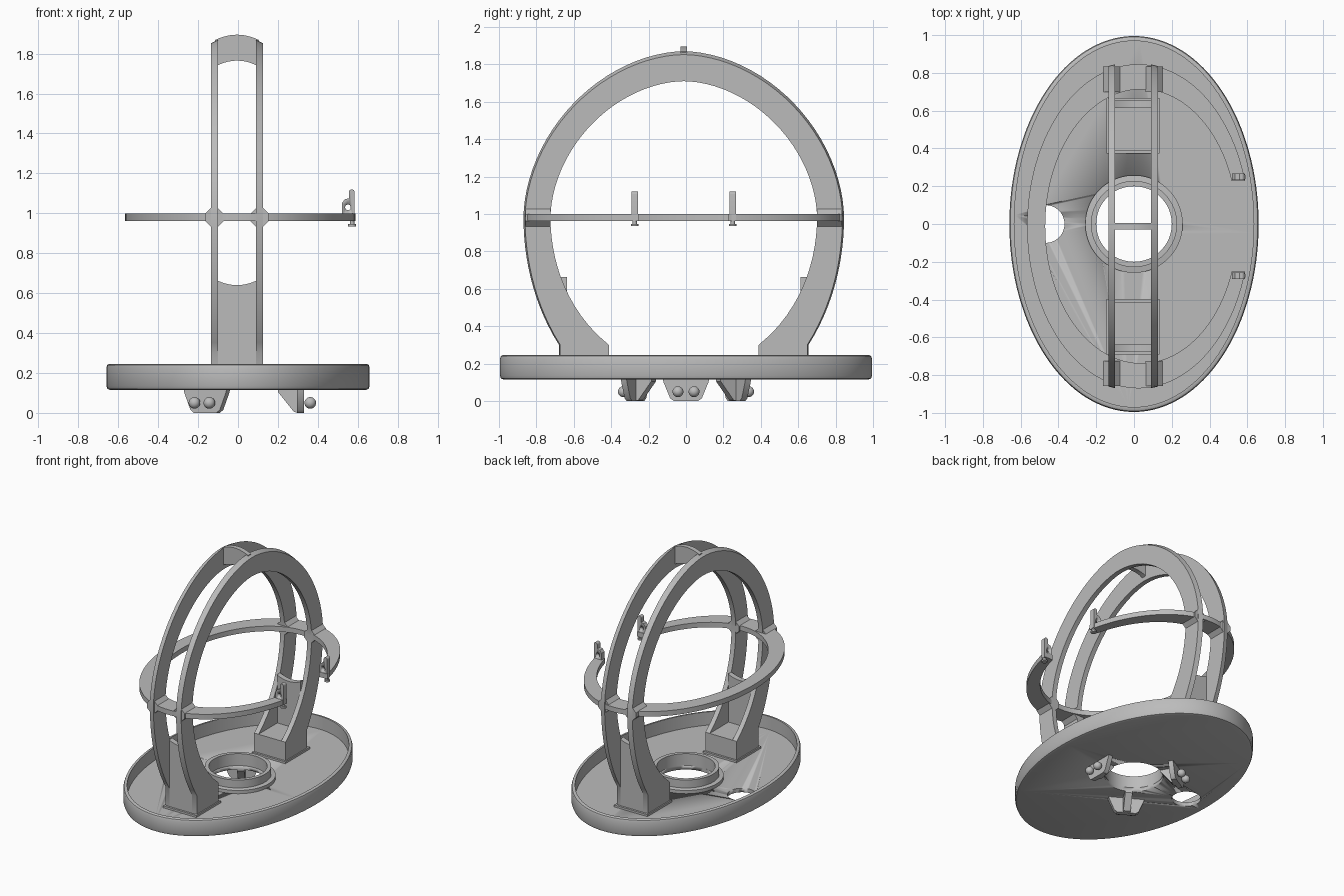
import bpy, bmesh
from math import sin, cos, pi, asin, sqrt, copysign
from mathutils import Matrix, Vector

if "Cube" in bpy.data.objects:
    bpy.data.objects.remove(bpy.data.objects["Cube"])

grey = bpy.data.materials.new("plain_grey")
grey.use_nodes = True
grey.diffuse_color = (0.5, 0.5, 0.5, 1)
grey.node_tree.nodes["Principled BSDF"].inputs["Base Color"].default_value = (0.5, 0.5, 0.5, 1)

CX, CY = -0.005, -0.012   # frame centre
RING_Z = 0.98


def finish(bm, name, matrix=None):
    bmesh.ops.recalc_face_normals(bm, faces=bm.faces)
    mesh = bpy.data.meshes.new(name)
    bm.to_mesh(mesh)
    bm.free()
    if matrix:
        mesh.transform(matrix)
    ob = bpy.data.objects.new(name, mesh)
    bpy.context.collection.objects.link(ob)
    mesh.materials.append(grey)
    bpy.ops.object.select_all(action="DESELECT")
    ob.select_set(True)
    bpy.context.view_layer.objects.active = ob
    bpy.ops.object.shade_smooth_by_angle(angle=0.6)
    return ob


def prism(name, pts, lo, hi, axis="y", matrix=None):
    """Extrude an outline along an axis."""
    put = {"x": lambda u, v, w: (w, u, v), "y": lambda u, v, w: (u, w, v),
           "z": lambda u, v, w: (u, v, w)}[axis]
    bm = bmesh.new()
    a, b = [[bm.verts.new(put(u, v, w)) for u, v in pts] for w in (lo, hi)]
    bm.faces.new(a)
    bm.faces.new(b)
    for i in range(len(pts)):
        j = (i + 1) % len(pts)
        bm.faces.new((a[i], a[j], b[j], b[i]))
    return finish(bm, name, matrix)


def box(name, x0, x1, y0, y1, z0, z1, matrix=None):
    return prism(name, [(x0, z0), (x1, z0), (x1, z1), (x0, z1)], y0, y1, "y", matrix)


def band(name, outer, inner, place):
    """Flat strip between two open paths, given thickness by place(u, v, side, is_outer)."""
    bm = bmesh.new()
    rows = [[bm.verts.new(place(*o, 0, True)), bm.verts.new(place(*o, 1, True)),
             bm.verts.new(place(*i, 1, False)), bm.verts.new(place(*i, 0, False))]
            for o, i in zip(outer, inner)]
    for r, s in zip(rows, rows[1:]):
        for k in range(4):
            bm.faces.new((r[k], r[(k + 1) % 4], s[(k + 1) % 4], s[k]))
    bm.faces.new(rows[0])
    bm.faces.new(rows[-1])
    return finish(bm, name)


def lathe(name, profile, rx=1, ry=1, segs=96, closed=False, offset=False):
    """Sweep (radius, z) round z; with offset, the first value is an inset from an ellipse."""
    bm = bmesh.new()
    rings = []
    for d, z in profile:
        ax, ay = (rx - d, ry - d) if offset else (rx * d, ry * d)
        rings.append([bm.verts.new((ax * cos(2 * pi * i / segs), ay * sin(2 * pi * i / segs), z))
                      for i in range(segs)])
    pairs = list(zip(rings, rings[1:])) + ([(rings[-1], rings[0])] if closed else [])
    for a, b in pairs:
        for i in range(segs):
            j = (i + 1) % segs
            bm.faces.new((a[i], a[j], b[j], b[i]))
    if not closed:
        bm.faces.new(rings[0])
        bm.faces.new(rings[-1])
    return finish(bm, name)


def cylinder(name, r, z0, z1, x, y):
    pts = [(x + r * cos(2 * pi * i / 48), y + r * sin(2 * pi * i / 48)) for i in range(48)]
    return prism(name, pts, z0, z1, "z")


def cut(ob, cutter):
    mod = ob.modifiers.new("cut", "BOOLEAN")
    mod.operation, mod.solver, mod.object = "DIFFERENCE", "EXACT", cutter
    bpy.ops.object.select_all(action="DESELECT")
    bpy.context.view_layer.objects.active = ob
    ob.select_set(True)
    bpy.ops.object.modifier_apply(modifier=mod.name)
    bpy.data.objects.remove(cutter)


# Oval tray with a rounded rim, a centre opening and a side hole
tray = lathe("tray", [(.02, .115), (.006, .12), (0, .135), (0, .225), (.005, .24), (.014, .245),
                      (.026, .245), (.026, .145)], .66, .995, 128, offset=True)
cut(tray, cylinder("centre_cutter", .2, 0, .4, 0, 0))
cut(tray, cylinder("side_cutter", .1, 0, .4, -.468, 0))

# Stepped collar round the centre opening
lathe("collar", [(.2, .12), (.258, .12), (.258, .17), (.228, .175), (.228, .235), (.2, .235)],
      closed=True)


# Twin arches
def arch_path(a, top, depth):
    side = []
    for k in range(13):
        z = .3 + (RING_Z - .3) * k / 13
        side.append((a * sqrt(1 - ((RING_Z - z) / depth) ** 2), z))
    side.insert(0, (side[0][0], .14))
    e = 2 / 1.85
    crown = [(copysign(abs(cos(t)) ** e, cos(t)) * a, RING_Z + top * abs(sin(t)) ** e)
             for t in [pi * k / 48 for k in range(49)]]
    return side + crown + [(-y, z) for y, z in reversed(side)]


outer, inner = arch_path(.857, .89, 1.083), arch_path(.7125, .73, .822)
for s, label in ((1, "left"), (-1, "right")):
    def place(y, z, side, is_outer, s=s):
        if side and is_outer:      # the outer edge slopes away towards the side
            y *= .99
            z = z if z < RING_Z else RING_Z + (z - RING_Z) * .98
        return (CX + s * (.131 if side else .095), CY + y, z)
    band("arch_" + label, outer, inner, place)

# Open horizontal ring, wider at its front and back
t_out, t_in = asin(.24 / .858), asin(.24 / .725)
steps = [k / 120 for k in range(121)]
ring_out = [(.023 + .589 * cos(t), CY + .858 * sin(t))
            for t in [t_out + (2 * pi - 2 * t_out) * k for k in steps]]
ring_in = [(.038 + .508 * cos(t), CY + .725 * sin(t))
           for t in [t_in + (2 * pi - 2 * t_in) * k for k in steps]]
band("ring", ring_out, ring_in, lambda x, y, side, o: (x, y, .962 + .038 * side))

# Gussets where the arches cross the ring
half = [(.046, .018), (.018, .046)]
gusset = (half + [(-x, z) for x, z in reversed(half)] + [(-x, -z) for x, z in half]
          + [(x, -z) for x, z in reversed(half)])
for sx in (-1, 1):
    for sy in (-1, 1):
        pts = [(CX + sx * .113 + x, RING_Z + z) for x, z in gusset]
        prism("gusset", pts, CY + sy * .712, CY + sy * .845)

# Curved bridge plate at the crown
xs = [-.11 + .22 * k / 16 for k in range(17)]
bridge = [(CX + x, 1.895 - 2.2 * x * x) for x in xs] + \
         [(CX + x, 1.765 - 2.5 * x * x) for x in reversed(xs)]
prism("crown_bridge", bridge, CY - .018, CY + .018)

# Foot blocks and upright panels between the arches
panel = [(CX - .1, .14), (CX + .1, .14)] + [(CX + x * .9, .64 + 2 * x * x) for x in reversed(xs)]
for s, label in ((-1, "front"), (1, "back")):
    prism("panel_" + label, panel, CY + s * .625, CY + s * .665)
    y0, y1 = sorted((CY + s * .4, CY + s * .66))
    box("foot_block_" + label, CX - .1, CX + .1, y0, y1, .14, .3)
    y0, y1 = sorted((CY + s * .385, CY + s * .68))
    box("foot_pad_" + label, CX - .14, CX + .14, y0, y1, .14, .16)

# Clips with an eye and a thumb screw at the ring ends
for s in (-1, 1):
    y = CY + s * .262
    tip = [(.57 + .015 * cos(pi * k / 8), 1.105 + .015 * sin(pi * k / 8)) for k in range(9)]
    clip = prism("clip", [(.52, .965), (.585, .965)] + tip + [(.555, 1.075), (.535, 1.07), (.52, 1.05)],
                 y - .018, y + .018)
    eye = [(.551 + .014 * cos(pi * k / 12), 1.03 + .014 * sin(pi * k / 12)) for k in range(24)]
    cut(clip, prism("eye_cutter", eye, y - .1, y + .1))
    cylinder("screw_shaft", .011, .945, .97, .572, y)
    cylinder("screw_head", .02, .935, .947, .572, y)

# Three ball mounts under the tray
for k in range(3):
    turn = Matrix.Rotation(2 * pi * k / 3, 4, "Z")
    plate = [(-.125, .12), (-.12, .1), (-.085, .015), (-.065, 0),
             (.065, 0), (.085, .015), (.12, .1), (.125, .12)]
    prism("mount_plate", plate, .295, .33, "x", turn)
    prism("mount_rib", [(.2, .12), (.2, .105), (.28, .005), (.3, 0), (.32, 0), (.32, .12)],
          -.025, .025, "y", turn)
    for s in (-1, 1):
        bm = bmesh.new()
        bmesh.ops.create_uvsphere(bm, u_segments=24, v_segments=14, radius=.029)
        finish(bm, "mount_ball", turn @ Matrix.Translation(Vector((.362, s * .043, .05))))
